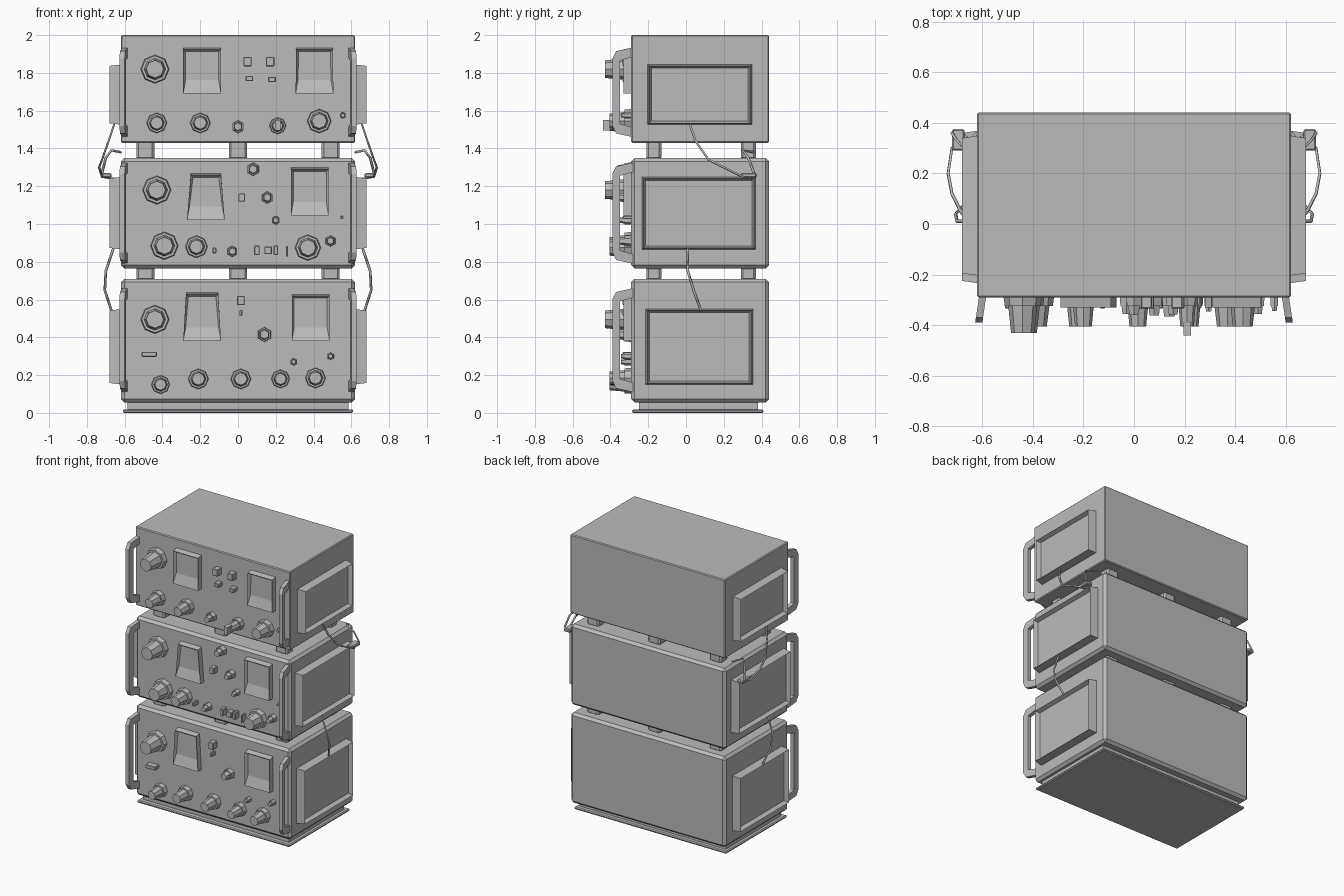
import bpy, bmesh
from mathutils import Matrix, Vector

default = bpy.data.objects.get("Cube")
if default:
    bpy.data.objects.remove(default, do_unlink=True)

grey = bpy.data.materials.new("plain_grey")
grey.use_nodes = True
COLOUR = (0.5, 0.5, 0.5, 1)
grey.diffuse_color = COLOUR
grey.node_tree.nodes["Principled BSDF"].inputs["Base Color"].default_value = COLOUR

FRONT, BACK, HALF = -0.29, 0.44, 0.62


def finish(bm, name, bevel=0):
    bmesh.ops.recalc_face_normals(bm, faces=bm.faces)
    mesh = bpy.data.meshes.new(name)
    bm.to_mesh(mesh)
    bm.free()
    mesh.materials.append(grey)
    obj = bpy.data.objects.new(name, mesh)
    bpy.context.collection.objects.link(obj)
    if bevel:
        mod = obj.modifiers.new("Bevel", "BEVEL")
        mod.width, mod.segments = bevel, 1
    return obj


def add_box(bm, lo, hi):
    lo, hi = Vector(lo), Vector(hi)
    mat = Matrix.Translation((lo + hi) / 2) @ Matrix.Diagonal((*(hi - lo), 1))
    return bmesh.ops.create_cube(bm, size=1, matrix=mat)["verts"]


def box(name, lo, hi, bevel=0):
    bm = bmesh.new()
    add_box(bm, lo, hi)
    return finish(bm, name, bevel)


def add_disc(bm, x, z, r1, r2, y1, y2, sides):
    # Tapered cylinder pointing out of the front panel
    mat = Matrix.Translation((x, (y1 + y2) / 2, z)) @ Matrix.Rotation(1.5708, 4, "X")
    bmesh.ops.create_cone(bm, cap_ends=True, segments=sides, radius1=r1,
                          radius2=r2, depth=abs(y2 - y1), matrix=mat)


def knob(name, x, z, r, reach, sides=8):
    bm = bmesh.new()
    add_disc(bm, x, z, r, r * 0.92, FRONT + 0.01, FRONT - 0.035, sides)
    add_disc(bm, x, z, r * 0.75, r * 0.6, FRONT - 0.03, reach, sides)
    return finish(bm, name)


def meter(name, x, z0, z1, narrow):
    # Raised housing with a sunken window in its upper part
    bm = bmesh.new()
    add_box(bm, (x - 0.1, FRONT - 0.04, z0), (x + 0.1, FRONT + 0.01, z1))
    for v in bm.verts:
        if v.co.z > (z0 + z1) / 2:
            v.co.x = x + (v.co.x - x) * narrow
            if v.co.y < FRONT:
                v.co.z -= 0.01
    face = min(bm.faces, key=lambda f: f.calc_center_median().y)
    bmesh.ops.inset_region(bm, faces=[face], thickness=0.018)
    for v in face.verts:
        v.co.y += 0.02
        if v.co.z < (z0 + z1) / 2:
            v.co.z += 0.06
    return finish(bm, name)


def side_panel(name, side, y0, y1, z0, z1):
    # Shallow tray with a raised rim on the flank
    bm = bmesh.new()
    add_box(bm, (HALF - 0.01, y0, z0), (0.68, y1, z1))
    for v in bm.verts:
        if v.co.x > HALF:
            v.co.y += 0.01 if v.co.y < 0 else -0.01
            v.co.z += 0.008 if v.co.z < (z0 + z1) / 2 else -0.008
    face = max(bm.faces, key=lambda f: f.calc_center_median().x)
    bmesh.ops.inset_region(bm, faces=[face], thickness=0.016)
    for v in face.verts:
        v.co.x -= 0.03
    for v in bm.verts:
        v.co.x *= side
    return finish(bm, name)


def handle(name, side, z0, z1):
    # Flat bail handle, leaning slightly outwards
    outer, inner, root = -0.39, -0.35, FRONT + 0.01
    profile = [(root, z0), (outer + 0.02, z0 + 0.02), (outer, z0 + 0.06),
               (outer, z1 - 0.06), (outer + 0.02, z1 - 0.02), (root, z1),
               (root, z1 - 0.05), (inner, z1 - 0.07), (inner, z0 + 0.07),
               (root, z0 + 0.05)]
    bm = bmesh.new()
    face = bm.faces.new([bm.verts.new((0.585 - 0.15 * (y - FRONT), y, z)) for y, z in profile])
    out = bmesh.ops.extrude_face_region(bm, geom=[face])["geom"]
    bmesh.ops.translate(bm, vec=(0.028, 0, 0),
                        verts=[g for g in out if isinstance(g, bmesh.types.BMVert)])
    for v in bm.verts:
        v.co.x *= side
    return finish(bm, name)


def wire(name, side, points):
    curve = bpy.data.curves.new(name, "CURVE")
    curve.dimensions = "3D"
    curve.bevel_depth, curve.bevel_resolution = 0.007, 0
    curve.use_fill_caps = True
    spline = curve.splines.new("POLY")
    spline.points.add(len(points) - 1)
    for p, (x, y, z) in zip(spline.points, points):
        p.co = (side * x, y, z, 1)
    curve.materials.append(grey)
    bpy.context.collection.objects.link(bpy.data.objects.new(name, curve))


# Stacked cabinets with their flank panels and front handles
cabinets = [("bottom", 0.055, 0.71, (-0.215, 0.355, 0.15, 0.55), (0.11, 0.66)),
            ("middle", 0.765, 1.35, (-0.235, 0.37, 0.865, 1.25), (0.79, 1.325)),
            ("top", 1.43, 2.0, (-0.205, 0.35, 1.525, 1.845), (1.46, 1.935))]
for level, z0, z1, panel, grip in cabinets:
    box(level + "_cabinet", (-HALF, FRONT, z0), (HALF, BACK, z1), 0.006 if level == "top" else 0.018)
    for tag, side in (("left", 1), ("right", -1)):
        side_panel(f"{level}_{tag}_side_panel", side, *panel)
        handle(f"{level}_{tag}_front_handle", side, *grip)

# Spacer feet between the cabinets
for level, z0, z1 in (("lower", 0.70, 0.775), ("upper", 1.34, 1.44)):
    for x in (-0.49, 0, 0.49):
        for y in (-0.17, 0.33):
            box(level + "_spacer_foot", (x - 0.048, y - 0.04, z0), (x + 0.048, y + 0.04, z1), 0.012)

# Base plate and its core
box("base_plate", (-0.61, -0.285, 0), (0.61, 0.41, 0.018), 0.006)
box("base_core", (-0.585, -0.25, 0.01), (0.585, 0.38, 0.065))

# Meters
for name, x, z0, z1, narrow in (
        ("top_left_meter", -0.19, 1.69, 1.935, 1), ("top_right_meter", 0.405, 1.69, 1.935, 0.97),
        ("middle_left_meter", -0.17, 1.02, 1.27, 0.8), ("middle_right_meter", 0.38, 1.045, 1.3, 1),
        ("bottom_left_meter", -0.19, 0.38, 0.64, 0.85), ("bottom_right_meter", 0.385, 0.38, 0.63, 1)):
    meter(name, x, z0, z1, narrow)

# Large tuning dials
for x, z in ((-0.44, 1.82), (-0.43, 1.18), (-0.44, 0.495)):
    knob("tuning_dial", x, z, 0.077, -0.43)

# Control knobs along the lower rows
for x, z, r in ((-0.43, 1.535, 0.055), (-0.2, 1.535, 0.055), (0.21, 1.52, 0.045), (0.43, 1.545, 0.065),
                (-0.39, 0.885, 0.075), (-0.22, 0.88, 0.06), (0.37, 0.875, 0.07),
                (-0.41, 0.15, 0.05), (-0.21, 0.18, 0.055), (0.015, 0.18, 0.055),
                (0.225, 0.18, 0.05), (0.41, 0.185, 0.055)):
    knob("control_knob", x, z, r, -0.405)
box("pointer", (0.195, -0.44, 1.495), (0.225, -0.39, 1.55))

# Small buttons and sockets
for x, z, r in ((0, 1.515, 0.035), (0.555, 1.575, 0.018), (0.08, 1.29, 0.036), (0.155, 1.14, 0.033),
                (0.2, 1.02, 0.024), (0.55, 1.035, 0.01), (-0.03, 0.855, 0.03), (0.49, 0.91, 0.03),
                (0.14, 0.415, 0.04), (0.295, 0.27, 0.02), (0.49, 0.3, 0.02)):
    knob("button", x, z, r, FRONT - 0.035 - r, 6)

# Toggle switches
for x, z, w, h in ((0.05, 1.86, 0.022, 0.025), (0.17, 1.86, 0.022, 0.025), (0.18, 1.765, 0.02, 0.014),
                   (0.06, 1.77, 0.02, 0.014), (0.02, 1.14, 0.018, 0.022), (-0.125, 0.86, 0.01, 0.015),
                   (0.1, 0.86, 0.014, 0.025), (0.16, 0.86, 0.02, 0.02), (0.2, 0.86, 0.012, 0.025),
                   (0.26, 0.855, 0.006, 0.028), (0.015, 0.595, 0.02, 0.025), (0.015, 0.53, 0.008, 0.015),
                   (-0.47, 0.31, 0.04, 0.013)):
    box("toggle_switch", (x - w, FRONT - 0.045, z - h), (x + w, FRONT + 0.01, z + h), 0.004)

# Linking wires and their clips on both flanks
for tag, side in (("left", 1), ("right", -1)):
    wire(tag + "_upper_wire", side, [(0.655, 0.02, 1.53), (0.685, 0.05, 1.44), (0.72, 0.12, 1.34),
                                     (0.735, 0.2, 1.3), (0.72, 0.3, 1.25), (0.66, 0.35, 1.24)])
    wire(tag + "_upper_loop", side, [(0.62, 0.36, 1.38), (0.67, 0.3, 1.39), (0.7, 0.33, 1.35),
                                     (0.72, 0.36, 1.27)])
    wire(tag + "_lower_wire", side, [(0.66, 0.01, 0.87), (0.7, 0.01, 0.75),
                                     (0.705, 0.04, 0.65), (0.67, 0.08, 0.54)])
    xs = sorted((side * 0.67, side * 0.72))
    box(tag + "_wire_clip", (xs[0], 0.29, 1.245), (xs[1], 0.375, 1.27), 0.006)
